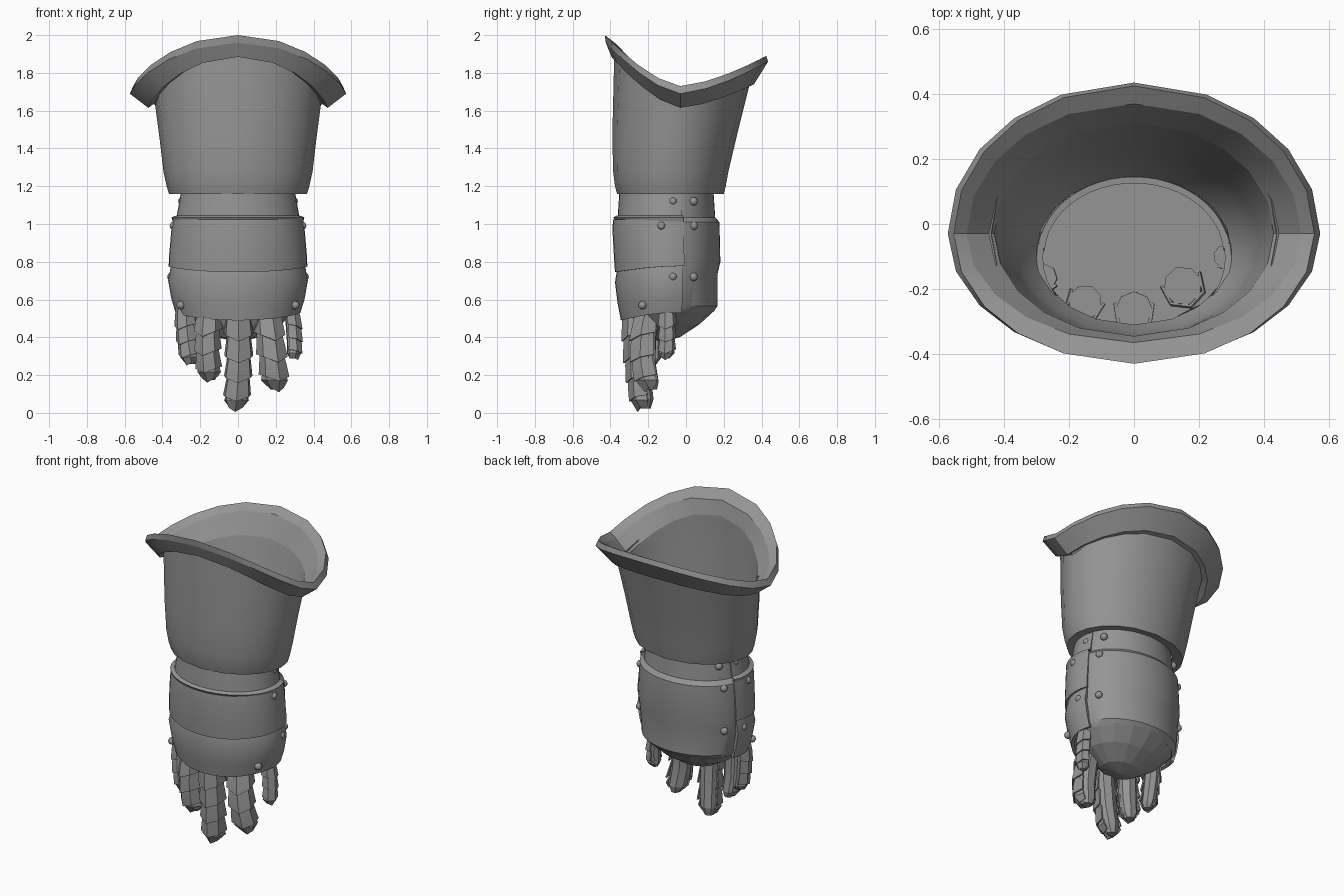
import bpy, bmesh
from math import sin, cos, radians, sqrt, pi
from mathutils import Vector

cube = bpy.data.objects.get("Cube")
if cube:
    bpy.data.objects.remove(cube)

steel = bpy.data.materials.new("grey_steel")
steel.use_nodes = True
GREY = (0.3, 0.3, 0.3, 1)
steel.diffuse_color = GREY
steel.node_tree.nodes["Principled BSDF"].inputs["Base Color"].default_value = GREY


def finish(name, bm, angle=35, thickness=0):
    mesh = bpy.data.meshes.new(name)
    bm.to_mesh(mesh)
    bm.free()
    mesh.materials.append(steel)
    ob = bpy.data.objects.new(name, mesh)
    bpy.context.collection.objects.link(ob)
    bpy.ops.object.select_all(action='DESELECT')
    ob.select_set(True)
    bpy.context.view_layer.objects.active = ob
    if thickness:
        mod = ob.modifiers.new("thickness", 'SOLIDIFY')
        mod.thickness = thickness
        bpy.ops.object.modifier_apply(modifier=mod.name)
    bpy.ops.object.shade_smooth_by_angle(angle=radians(angle))
    return ob


def grid(bm, rows, wrap_columns=False, wrap_rows=False):
    """Skin rows of points with quads."""
    v = [[bm.verts.new(p) for p in row] for row in rows]
    n, m = len(v), len(v[0])
    for i in range(n if wrap_rows else n - 1):
        for j in range(m if wrap_columns else m - 1):
            k, l = (i + 1) % n, (j + 1) % m
            bm.faces.new((v[i][j], v[i][l], v[k][l], v[k][j]))
    return v


def ring(spec, angles, mid=None):
    """Oval: half width, front y, back y, then height at front, side and back."""
    rx, yf, yb, zf, zs, zb = spec
    yc = (yf + yb) / 2 if mid is None else mid
    out = []
    for a in angles:
        c = cos(radians(a))
        y = yc - c * (yc - yf if c > 0 else yb - yc)
        z = zs + ((zf if c > 0 else zb) - zs) * abs(c) ** 1.5
        out.append(Vector((rx * sin(radians(a)), y, z)))
    return out


def shell(name, specs, start, end, steps=24, thickness=0.02):
    bm = bmesh.new()
    angles = [start + (end - start) * i / steps for i in range(steps + 1)]
    grid(bm, [ring(s, angles) for s in specs])
    return finish(name, bm, thickness=thickness)


# Flared forearm cuff with a rolled rim
quarter = [0, 23, 40, 56, 73]
cuff_angles = (quarter + [90] + [180 - a for a in quarter[:0:-1]]
               + [180 + a for a in quarter] + [270] + [360 - a for a in quarter[:0:-1]])
cuff = [
    (.365, -.365, .20, 1.16, 1.16, 1.16),
    (.378, -.376, .21, 1.20, 1.20, 1.20),
    (.395, -.386, .225, 1.28, 1.28, 1.28),
    (.415, -.39, .27, 1.47, 1.45, 1.47),
    (.44, -.38, .335, 1.89, 1.64, 1.73),
    (.475, -.395, .36, 1.885, 1.615, 1.74),
    (.573, -.425, .435, 1.96, 1.69, 1.86),
    (.555, -.43, .425, 2.0, 1.73, 1.89),
    (.515, -.365, .37, 1.95, 1.70, 1.86),
    (.43, -.345, .31, 1.86, 1.62, 1.73),
    (.385, -.345, .23, 1.40, 1.40, 1.40),
    (.355, -.335, .19, 1.25, 1.25, 1.25),
    (.30, -.31, .145, 1.17, 1.17, 1.17),
]
bm = bmesh.new()
rows = grid(bm, [ring(s, cuff_angles, -.03 if s[3] > 1.8 else None) for s in cuff], True, True)
sharp_rows = [{v.co.copy().freeze() for v in row} for row in rows[4:10]]
cuff_ob = finish("forearm_cuff", bm)
# keep the rim's own creases crisp all the way round
for edge in cuff_ob.data.edges:
    ends = [cuff_ob.data.vertices[i].co.copy().freeze() for i in edge.vertices]
    if any(all(e in row for e in ends) for row in sharp_rows):
        edge.use_edge_sharp = True

# Wrist and hand bands: front plates overlap the back plates
shell("wrist_front_plate", [
    (.325, -.362, .155, 1.035, 1.04, 1.04),
    (.30, -.352, .145, 1.18, 1.18, 1.18)], -108, 108)
shell("wrist_back_plate", [
    (.315, -.35, .155, 1.03, 1.03, 1.03),
    (.295, -.33, .145, 1.18, 1.18, 1.18)], 95, 265)
shell("hand_front_plate", [
    (.367, -.376, .18, .745, .775, .80),
    (.366, -.38, .18, .80, .82, .83),
    (.352, -.39, .18, .98, .98, .98),
    (.345, -.385, .175, 1.025, 1.025, 1.025)], -109, 109)
shell("hand_top_trim", [
    (.345, -.37, .17, 1.01, 1.01, 1.01),
    (.352, -.385, .175, 1.035, 1.035, 1.035),
    (.325, -.365, .16, 1.045, 1.045, 1.045)], -109, 109, thickness=.008)
shell("knuckle_front_plate", [
    (.33, -.345, .155, .49, .53, .53),
    (.352, -.362, .17, .58, .60, .60),
    (.37, -.376, .18, .69, .70, .70),
    (.358, -.366, .175, .755, .765, .77),
    (.348, -.36, .17, .80, .82, .82)], -107, 107)
shell("hand_back_plate", [
    (.30, -.31, .14, .535, .535, .535),
    (.325, -.34, .168, .565, .565, .565),
    (.345, -.35, .168, .74, .74, .74),
    (.35, -.355, .182, .80, .80, .80),
    (.34, -.355, .177, 1.01, 1.01, 1.01),
    (.315, -.34, .155, 1.035, 1.035, 1.035)], 92, 268)

# Faceted palm dome closing the underside, flat on its inner side
bm = bmesh.new()
around = [i * 22.5 for i in range(16)]
palm = [(.12, -.22, -.03, .402, .402, .402), (.23, -.27, .07, .468, .468, .468),
        (.305, -.31, .155, .545, .545, .545)]
rows = grid(bm, [ring(s, around) for s in palm], True)
tip = bm.verts.new((0, -.12, .375))
for j in range(16):
    bm.faces.new((tip, rows[0][(j + 1) % 16], rows[0][j]))
bm.faces.new(rows[-1])
finish("palm", bm, angle=5)


# Rivets, mirrored on both sides
def rivet(name, x, y, z):
    bm = bmesh.new()
    bmesh.ops.create_uvsphere(bm, u_segments=12, v_segments=8, radius=.022)
    bmesh.ops.translate(bm, verts=bm.verts, vec=(x, y, z))
    finish(name, bm, angle=60)


rivet_spots = [(-.07, 1.12, .297), (.04, 1.12, .30), (-.13, .99, .342), (.04, .99, .34),
               (-.07, .72, .355), (.04, .72, .345), (-.23, .57, .344)]
for i, (y, z, rx) in enumerate(rivet_spots):
    x = rx * sqrt(1 - ((y + .1) / .275) ** 2)
    for side, s in (("left", 1), ("right", -1)):
        rivet(f"rivet_{side}_{i + 1}", s * x, y, z)


# Fingers: faceted core under overlapping pointed plates
def finger(name, path, r, out, plates):
    a, b, c = (Vector(p) for p in path)
    out = Vector(out).normalized()

    def at(t):
        ctrl = 2 * b - (a + c) / 2
        return (1 - t) ** 2 * a + 2 * t * (1 - t) * ctrl + t * t * c

    side = out.cross(Vector((0, 0, 1))).normalized()

    def around_point(t, angle, radius):
        return at(t) + radius * (sin(angle) * side + cos(angle) * out)

    # core, tapering to the fingertip
    bm = bmesh.new()
    sections = [(0, .8), (.3, .85), (.6, .82), (.85, .75), (.96, .4)]
    rows = grid(bm, [[around_point(t, j * pi / 4, r * k) for j in range(8)]
                     for t, k in sections], True)
    bm.faces.new(rows[0])
    bm.faces.new(rows[-1])
    bmesh.ops.recalc_face_normals(bm, faces=bm.faces)
    finish(name, bm, angle=15)

    # overlapping plates, ridged along the middle
    bm = bmesh.new()
    step = 1 / plates
    columns = [(-1.9, 0), (-.95, .12), (0, .38), (.95, .12), (1.9, 0)]
    for i in range(plates):
        last = i == plates - 1
        top, low = i * step, (i + 1) * step - .38 * step * last
        size = r * (1 - .1 * i / plates)
        flare = .68 if last else 1.15
        grid(bm, [[around_point(top, u, size * .92) for u, d in columns],
                  [around_point((top + low) / 2, u, size * 1.04) for u, d in columns],
                  [around_point(low + d * step, u, size * flare) for u, d in columns]])
    bmesh.ops.recalc_face_normals(bm, faces=bm.faces)
    finish(name + "_plates", bm, angle=15, thickness=.008)


finger("little_finger", [(-.28, -.165, .56), (-.27, -.175, .39), (-.245, -.175, .25)],
       .054, (-.75, -.65, 0), 4)
finger("ring_finger", [(-.15, -.24, .56), (-.16, -.25, .34), (-.145, -.21, .16)],
       .066, (-.4, -.9, 0), 4)
finger("middle_finger", [(0, -.265, .55), (.003, -.25, .25), (-.015, -.212, .005)],
       .072, (0, -1, 0), 5)
finger("index_finger", [(.15, -.19, .56), (.18, -.222, .31), (.2, -.175, .11)],
       .075, (.35, -.94, 0), 4)
finger("thumb", [(.28, -.1, .55), (.294, -.1, .4), (.29, -.105, .28)],
       .045, (1, -.25, 0), 4)
